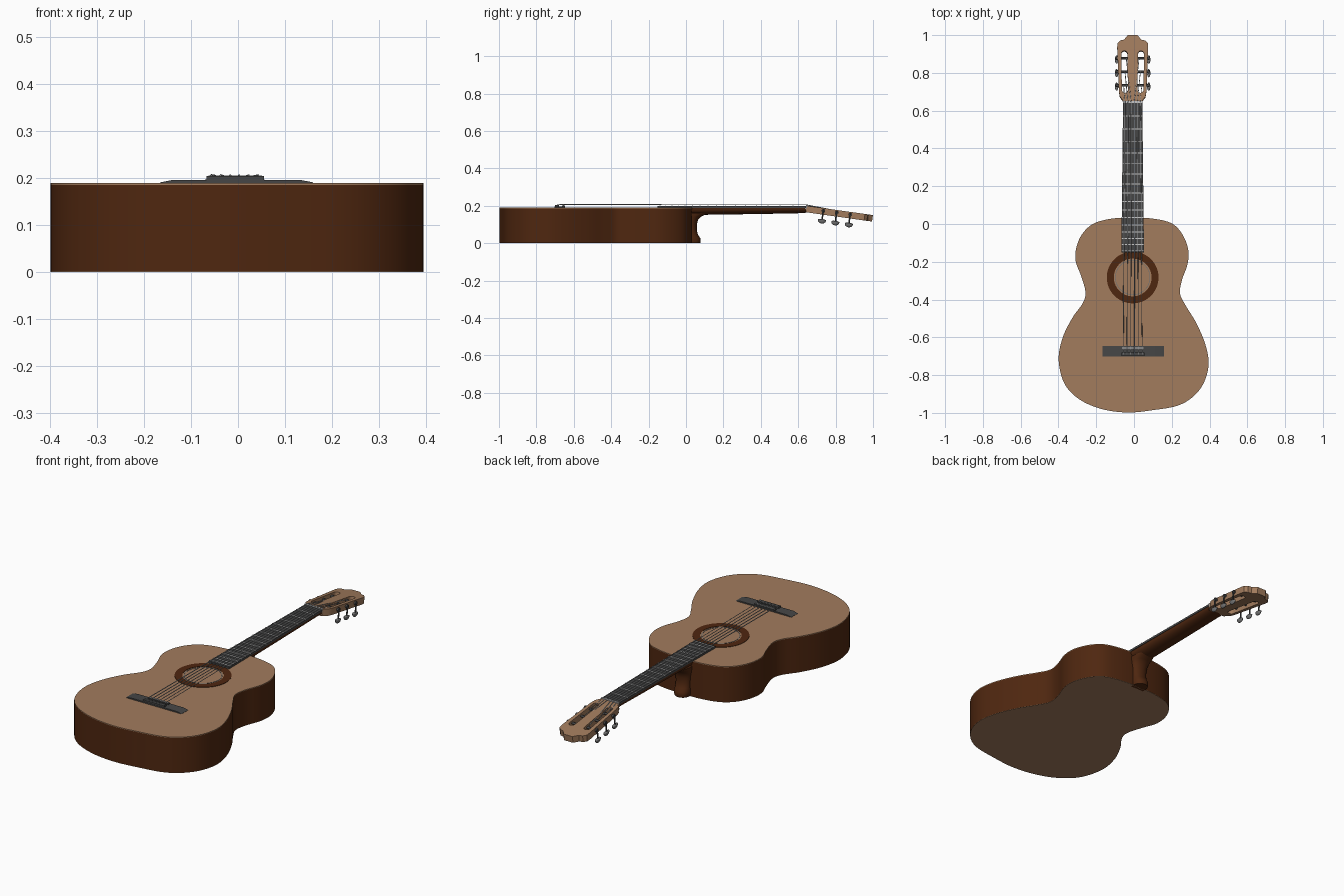
import bpy, bmesh, math
from mathutils import Vector, Matrix

if "Cube" in bpy.data.objects:
    bpy.data.objects.remove(bpy.data.objects["Cube"])

CX = -0.007                      # centre line of neck and strings
NUT, SADDLE, BOARD_END = 0.645, -0.655, -0.152


def material(name, rgb):
    m = bpy.data.materials.new(name)
    m.diffuse_color = (*rgb, 1)
    m.use_nodes = True
    m.node_tree.nodes["Principled BSDF"].inputs["Base Color"].default_value = m.diffuse_color
    return m


TAN = material("spruce tan", (0.36, 0.20, 0.11))
BROWN = material("dark brown wood", (0.078, 0.020, 0.005))
BLACK = material("charcoal wood", (0.062, 0.062, 0.062))
STEEL = material("string steel", (0.36, 0.37, 0.38))
PALE = material("pale fret metal", (0.58, 0.58, 0.58))
GREY = material("tuner grey", (0.17, 0.17, 0.17))


def finish(name, bm, mat):
    bmesh.ops.recalc_face_normals(bm, faces=bm.faces)
    me = bpy.data.meshes.new(name)
    bm.to_mesh(me)
    bm.free()
    me.materials.append(mat)
    ob = bpy.data.objects.new(name, me)
    bpy.context.collection.objects.link(ob)
    return ob


def plate(name, loops, z0, z1, mat):
    """Flat plate from 2D outlines; inner outlines become holes."""
    cu = bpy.data.curves.new(name, 'CURVE')
    cu.dimensions, cu.fill_mode, cu.extrude = '2D', 'BOTH', (z1 - z0) / 2
    for pts in loops:
        s = cu.splines.new('POLY')
        s.points.add(len(pts) - 1)
        for p, (x, y) in zip(s.points, pts):
            p.co = (x, y, 0, 1)
        s.use_cyclic_u = True
    tmp = bpy.data.objects.new("tmp", cu)
    bpy.context.collection.objects.link(tmp)
    dg = bpy.context.evaluated_depsgraph_get()
    me = bpy.data.meshes.new_from_object(tmp.evaluated_get(dg))
    bm = bmesh.new()
    bm.from_mesh(me)
    bpy.data.objects.remove(tmp)
    bmesh.ops.remove_doubles(bm, verts=bm.verts, dist=1e-5)
    bmesh.ops.translate(bm, verts=bm.verts, vec=(0, 0, (z0 + z1) / 2))
    return finish(name, bm, mat)


def smooth_loop(pts, n=6):
    """Closed Catmull-Rom curve through the points."""
    out, k = [], len(pts)
    for i in range(k):
        a, b, c, d = (Vector(pts[(i + j) % k]) for j in (-1, 0, 1, 2))
        for s in range(n):
            t = s / n
            out.append(tuple(0.5 * (2 * b + (c - a) * t + (2 * a - 5 * b + 4 * c - d) * t * t
                                    + (3 * b - a - 3 * c + d) * t ** 3)))
    return out


def circle(x, y, r, n=64):
    return [(x + r * math.cos(2 * math.pi * i / n), y + r * math.sin(2 * math.pi * i / n)) for i in range(n)]


def box(bm, x0, x1, y0, y1, z0, z1):
    m = Matrix.Translation(((x0 + x1) / 2, (y0 + y1) / 2, (z0 + z1) / 2)) @ Matrix.Diagonal((x1 - x0, y1 - y0, z1 - z0, 1))
    bmesh.ops.create_cube(bm, size=1, matrix=m)


def rod(bm, a, b, r, seg=8):
    a, b = Vector(a), Vector(b)
    m = Matrix.Translation((a + b) / 2) @ (b - a).to_track_quat('Z', 'Y').to_matrix().to_4x4()
    bmesh.ops.create_cone(bm, cap_ends=True, segments=seg, radius1=r, radius2=r, depth=(b - a).length, matrix=m)


def loft(name, rings, mat):
    bm = bmesh.new()
    vs = [[bm.verts.new(p) for p in ring] for ring in rings]
    for r0, r1 in zip(vs, vs[1:]):
        for i in range(len(r0)):
            j = (i + 1) % len(r0)
            bm.faces.new((r0[i], r0[j], r1[j], r1[i]))
    bm.faces.new(vs[0])
    bm.faces.new(vs[-1])
    return finish(name, bm, mat)


# Body: sides, soundboard and back share one outline
outline = smooth_loop([
    (0, .034), (.11, .027), (.20, .003), (.253, -.05), (.286, -.13), (.284, -.21), (.253, -.30),
    (.244, -.37), (.275, -.434), (.33, -.525), (.377, -.635), (.395, -.74), (.370, -.84), (.312, -.915),
    (.23, -.962), (.11, -.984), (-.03, -.998), (-.17, -.980), (-.29, -.928), (-.368, -.845), (-.399, -.72),
    (-.377, -.60), (-.325, -.495), (-.272, -.42), (-.257, -.36), (-.28, -.275), (-.309, -.195),
    (-.304, -.12), (-.272, -.05), (-.214, .002), (-.12, .028)])
plate("body_sides", [outline], 0.002, 0.186, BROWN)
plate("soundboard", [outline], 0.186, 0.190, TAN)
plate("back_board", [outline], 0.0, 0.002, TAN)

# Rosette around the sound hole
plate("rosette", [circle(CX, -.283, .137), circle(CX, -.283, .100)], 0.189, 0.192, BROWN)
plate("rosette_inner_line", [circle(CX, -.283, .093), circle(CX, -.283, .090)], 0.189, 0.1915, GREY)

# Neck: half-round sections running to the headstock
rings = []
for y, w, zb in [(.02, .055, .150), (.12, .054, .152), (.40, .052, .156), (.60, .050, .160), (.66, .050, .164)]:
    top = .191 if y < .65 else .184
    rings.append([(CX + w * math.cos(a), y, top - (top - zb) * math.sin(a) ** .8)
                  for a in (math.pi * i / 16 for i in range(17))])
loft("neck", rings, BROWN)

# Heel: rounded sections stacked upward, flaring at foot and top
rings = []
for z, yf, w in [(0, .076, .040), (.012, .079, .043), (.028, .076, .043), (.045, .064, .042), (.07, .058, .042),
                 (.10, .058, .044), (.125, .065, .048), (.142, .080, .051), (.153, .105, .053), (.162, .12, .053)]:
    rings.append([(CX + w * math.cos(a), .015 + (yf - .015) * math.sin(a) ** .6, z)
                  for a in (math.pi * i / 16 for i in range(17))])
loft("heel", rings, BROWN)

# Fretboard, frets and nut
plate("fretboard", [[(CX - .060, BOARD_END), (CX + .060, BOARD_END), (CX + .051, NUT), (CX - .051, NUT)]],
      0.189, 0.200, BLACK)
bm = bmesh.new()
for n in range(1, 17):
    y = NUT - (NUT - SADDLE) * (1 - 2 ** (-n / 12))
    w = .051 + .009 * (NUT - y) / (NUT - BOARD_END)
    box(bm, CX - w, CX + w, y - .0025, y + .0025, .199, .2022)
finish("frets", bm, PALE)
bm = bmesh.new()
box(bm, CX - .051, CX + .051, NUT - .004, NUT + .006, .185, .204)
finish("nut", bm, PALE)

# Bridge: tapered base, tie block and saddle
prof = [(-.163, .189), (-.163, .191), (-.135, .1965), (.135, .1965), (.163, .191), (.163, .189)]
loft("bridge_base", [[(CX + x + .004, y, z) for x, z in prof] for y in (-.702, -.646)], BLACK)
bm = bmesh.new()
box(bm, CX - .060, CX + .062, -.700, -.680, .195, .205)
box(bm, CX - .060, CX + .062, -.664, -.648, .195, .202)
finish("bridge_tie_block", bm, BLACK)
bm = bmesh.new()
box(bm, CX - .056, CX + .058, -.658, -.653, .200, .2055)
finish("saddle", bm, PALE)

# Headstock, drawn flat from the nut and then tilted back
TILT = Matrix.Translation((CX, NUT, .2)) @ Matrix.Rotation(math.radians(-8), 4, 'X')
half = [(.050, 0), (.054, .012), (.068, .030), (.073, .06), (.078, .20), (.082, .295), (.080, .315),
        (.066, .330), (.046, .334), (.036, .346), (.026, .358)]
head = half + [(-x, y) for x, y in reversed(half)]


def slot(s, y0=.05, y1=.275, r=.016):
    arc = [math.pi * i / 10 for i in range(11)]
    return ([(s * .044 + r * math.cos(a), y1 - r + r * math.sin(a)) for a in arc]
            + [(s * .041 - r * math.cos(a), y0 + r - r * math.sin(a)) for a in arc])


plate("headstock", [head, slot(1), slot(-1)], -.035, 0, TAN).data.transform(TILT)

# Tuners: rollers across the slots, gears, stems and buttons on each side
rollers, stems, buttons = bmesh.new(), bmesh.new(), bmesh.new()
TUNER_Y = (.092, .164, .237)
for s in (-1, 1):
    for y in TUNER_Y:
        rod(rollers, (s * .024, y, -.014), (s * .084, y, -.014), .006, 12)
        rod(stems, (s * .080, y, -.014), (s * .088, y, -.014), .010, 12)
        rod(stems, (s * .086, y, -.006), (s * .086, y, -.064), .004, 8)
        m = Matrix.Translation((s * .085, y, -.064)) @ Matrix.Diagonal((.009, .022, .019, 1))
        ball = bmesh.ops.create_uvsphere(buttons, u_segments=20, v_segments=12, radius=1, matrix=m)
        for v in ball['verts']:          # flatten the upper half into a mushroom shape
            if v.co.z > -.064:
                v.co.z = -.064 + (v.co.z + .064) * .3
for name, b, mat in (("tuner_rollers", rollers, BLACK), ("tuner_stems", stems, BLACK), ("tuner_buttons", buttons, GREY)):
    finish(name, b, mat).data.transform(TILT)

# Strings: tie block to nut, then down to the rollers
bm = bmesh.new()
for i in range(6):
    k = (i - 2.5) / 2.5
    nut, r = (CX + k * .041, NUT, .205), .0022 - .00014 * i
    sad = (CX + k * .050, SADDLE, .2065)
    rod(bm, (sad[0], -.690, .2055), sad, r)
    rod(bm, sad, nut, r)
    s = 1 if k > 0 else -1
    j = min(i, 5 - i)
    rod(bm, nut, TILT @ Vector((s * (.048 - .007 * j), TUNER_Y[j], -.008)), r)
finish("strings", bm, STEEL)

# Smooth shading with crisp edges
for ob in bpy.data.objects:
    ob.select_set(True)
    bpy.context.view_layer.objects.active = ob
bpy.ops.object.shade_smooth_by_angle(angle=math.radians(35))
